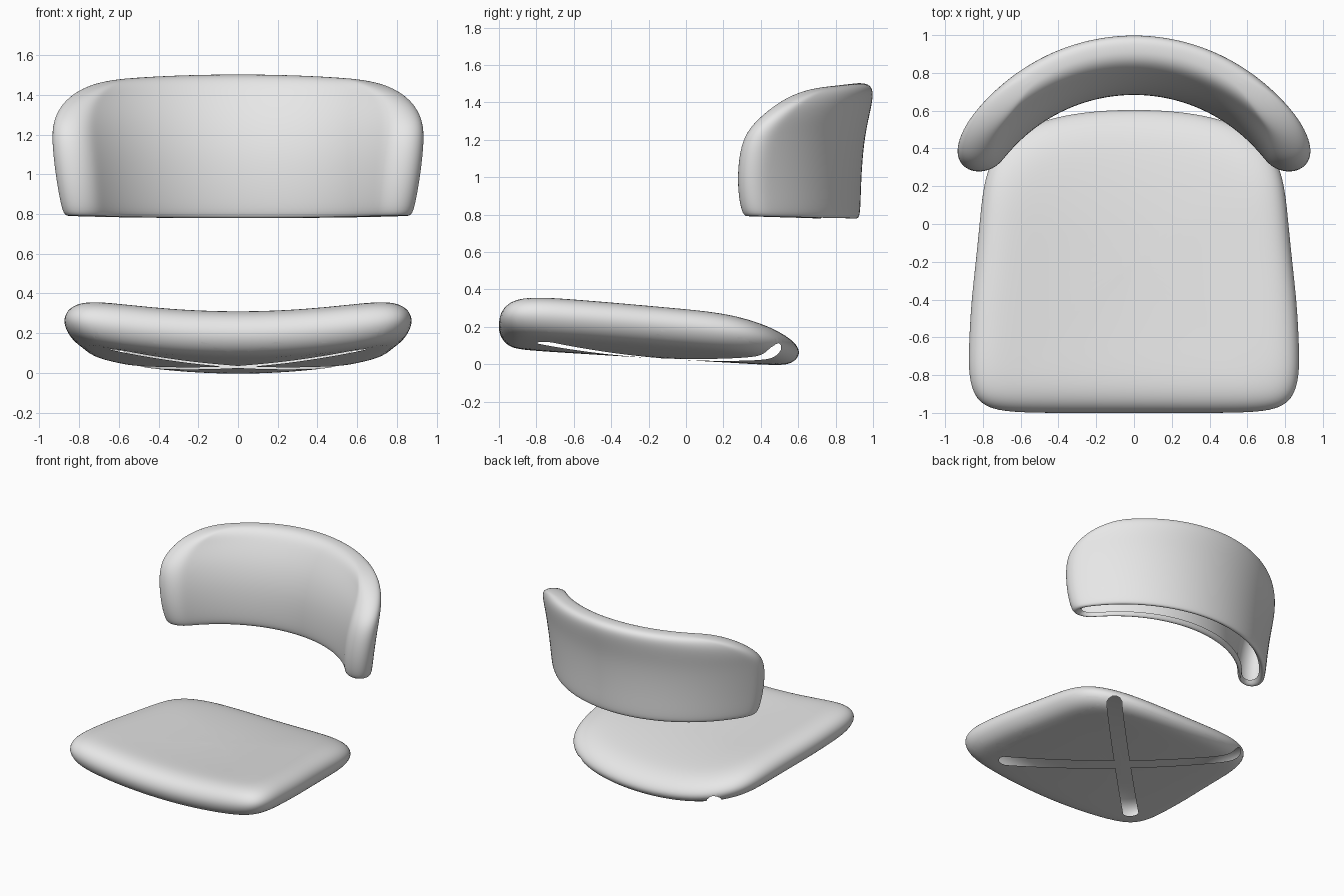
import bpy, bmesh
from math import sin, cos, pi, radians, sqrt
from mathutils import Vector

cube = bpy.data.objects.get("Cube")
if cube:
    bpy.data.objects.remove(cube)

fabric = bpy.data.materials.new("light grey fabric")
fabric.use_nodes = True
grey = (0.8, 0.8, 0.8, 1)
fabric.diffuse_color = grey
fabric.node_tree.nodes["Principled BSDF"].inputs["Base Color"].default_value = grey


def loft(bm, rings):
    """Skin a list of closed rings and return their vertices."""
    rows = [[bm.verts.new(p) for p in ring] for ring in rings]
    for a, b in zip(rows, rows[1:]):
        for i in range(len(a)):
            j = (i + 1) % len(a)
            bm.faces.new((a[i], a[j], b[j], b[i]))
    return rows


def finish(bm, name, levels):
    """Make a smooth object with its subdivision baked in."""
    bmesh.ops.recalc_face_normals(bm, faces=bm.faces)
    mesh = bpy.data.meshes.new(name + "_cage")
    bm.to_mesh(mesh)
    bm.free()
    mesh.materials.append(fabric)
    obj = bpy.data.objects.new(name, mesh)
    bpy.context.collection.objects.link(obj)
    obj.modifiers.new("Subdivision", 'SUBSURF').levels = levels
    graph = bpy.context.evaluated_depsgraph_get()
    obj.data = bpy.data.meshes.new_from_object(obj.evaluated_get(graph))
    obj.modifiers.clear()
    bpy.data.meshes.remove(mesh)
    obj.data.name = name
    for poly in obj.data.polygons:
        poly.use_smooth = True
    return obj


# Seat cushion: plan outline, saddle-shaped top and sagging underside
half_outline = [(0.25, -1), (0.5, -1), (0.74, -0.992), (0.84, -0.93),
                (0.875, -0.81), (0.874, -0.65), (0.862, -0.42), (0.837, -0.2),
                (0.817, 0), (0.80, 0.18), (0.765, 0.32), (0.69, 0.43),
                (0.56, 0.52), (0.38, 0.575), (0.18, 0.6)]
outline = ([(0, -1)] + half_outline + [(0, 0.605)]
           + [(-x, y) for x, y in reversed(half_outline)])
MID_Y = -0.2


def seat_point(x, y, f):
    bottom = 0.022 - 0.06 * y + 0.12 * x * x
    top = 0.25 - 0.073 * y + 0.11 * x * x - 0.15 * max(y, 0) ** 2
    return Vector((x, y, bottom + f * (top - bottom)))


# Each ring: scale of the outline, height through the thickness
seat_rings = [(0.3, 0), (0.6, 0), (0.86, 0), (0.935, 0.06), (0.985, 0.22),
              (1.008, 0.46), (0.985, 0.7), (0.93, 0.88), (0.84, 0.985),
              (0.72, 1.01), (0.5, 1), (0.25, 1)]
bm = bmesh.new()
rows = loft(bm, [[seat_point(x * k, MID_Y + (y - MID_Y) * k, f) for x, y in outline]
                 for k, f in seat_rings])
for row, f in ((rows[0], 0), (rows[-1], 1)):
    hub = bm.verts.new(seat_point(0, MID_Y, f))
    for i, v in enumerate(row):
        bm.faces.new((v, row[(i + 1) % len(row)], hub))
seat = finish(bm, "seat_cushion", 2)


# Crossed diagonal slots in the underside, wrapping up over the rear corners
def underside(face):
    c = face.calc_center_median()
    return face.normal.z < -0.3 or (c.y > 0.3 and c.z < 0.13)


def rounded_end(centre, across, outward):
    """Planes that bound a slot with a round end."""
    normals = [across * cos(k * pi / 6) + outward * sin(k * pi / 6) for k in range(7)]
    return [(centre + n * 0.055, n) for n in normals]


bm = bmesh.new()
bm.from_mesh(seat.data)
slots = []
for side in (1, -1):
    front = Vector((0.59 * side, -0.74, 0))
    rear = Vector((-0.6 * side, 0.49, 0.03))
    axis = Vector((rear.x - front.x, rear.y - front.y, 0)).normalized()
    across = Vector((-axis.y, axis.x, 0))
    upward = (axis + Vector((0, 0, 1))).normalized()
    slots.append(rounded_end(front, across, -axis) + rounded_end(rear, across, upward))

for point, normal in sum(slots, []):
    bm.normal_update()
    faces = [f for f in bm.faces if underside(f)]
    edges = {e for f in faces for e in f.edges}
    verts = {v for f in faces for v in f.verts}
    bmesh.ops.bisect_plane(bm, geom=faces + list(edges) + list(verts),
                           plane_co=point, plane_no=normal, dist=1e-5)
bm.normal_update()


def in_slot(face):
    c = face.calc_center_median()
    return any(all((c - point).dot(n) < 0 for point, n in planes) for planes in slots)


holes = [f for f in bm.faces if underside(f) and in_slot(f)]
bmesh.ops.delete(bm, geom=holes, context='FACES')
bm.to_mesh(seat.data)
bm.free()

# Backrest: curved hollow shell, open below
# Each row: height, outer radius, inner radius, half sweep in degrees, end flare
back_rows = [(0.81, 0.885, 0.745, 66, 0.05), (0.779, 0.9, 0.73, 67.5, 0.05),
             (0.777, 0.926, 0.705, 69, 0.05), (0.815, 0.936, 0.69, 70.5, 0.05),
             (0.95, 0.939, 0.683, 72, 0.063), (1.1, 0.947, 0.692, 72, 0.078),
             (1.23, 0.962, 0.722, 70.5, 0.083), (1.33, 0.983, 0.76, 66.5, 0.075),
             (1.41, 1.0, 0.80, 61, 0.055), (1.46, 1.002, 0.83, 55, 0.035),
             (1.488, 0.988, 0.86, 49, 0.035), (1.5, 0.965, 0.89, 43, 0.035),
             (1.503, 0.94, 0.915, 37, 0.035)]
STEPS = 24


def back_ring(z, outer, inner, sweep, flare):
    ring = []
    for i in range(2 * STEPS):
        t = -cos(pi * i / STEPS)
        face = 1 if i < STEPS else -1
        angle = radians(sweep) * t
        # Thin towards the ends, then close each end with a round
        spread = (angle / 1.25) ** 2
        r_out = outer + flare * spread
        r_in = inner + (0.08 + flare / 2) * spread * min(1, (outer - inner) / 0.2)
        half = (r_out - r_in) / 2
        past = max(0, abs(t) - 0.91) / 0.09
        r = (r_out + r_in) / 2 + face * half * sqrt(max(0, 1 - past * past))
        # Lower the top and lift the bottom slightly towards the ends
        drop = 0.03 * (angle / 0.78) ** 2 * min(1, max(0, (z - 1.2) / 0.3))
        lift = 0.015 * spread * max(0, 1 - (z - 0.77) / 0.2)
        ring.append((r * sin(angle), r * cos(angle), z - drop + lift))
    return ring


bm = bmesh.new()
rows = loft(bm, [back_ring(*row) for row in back_rows])
# Close the narrow top edge with a strip
top = rows[-1]
count = len(top)
for i in range(STEPS):
    strip = [top[i], top[i + 1], top[(count - i - 1) % count], top[(count - i) % count]]
    bm.faces.new(list(dict.fromkeys(strip)))
finish(bm, "backrest", 2)
